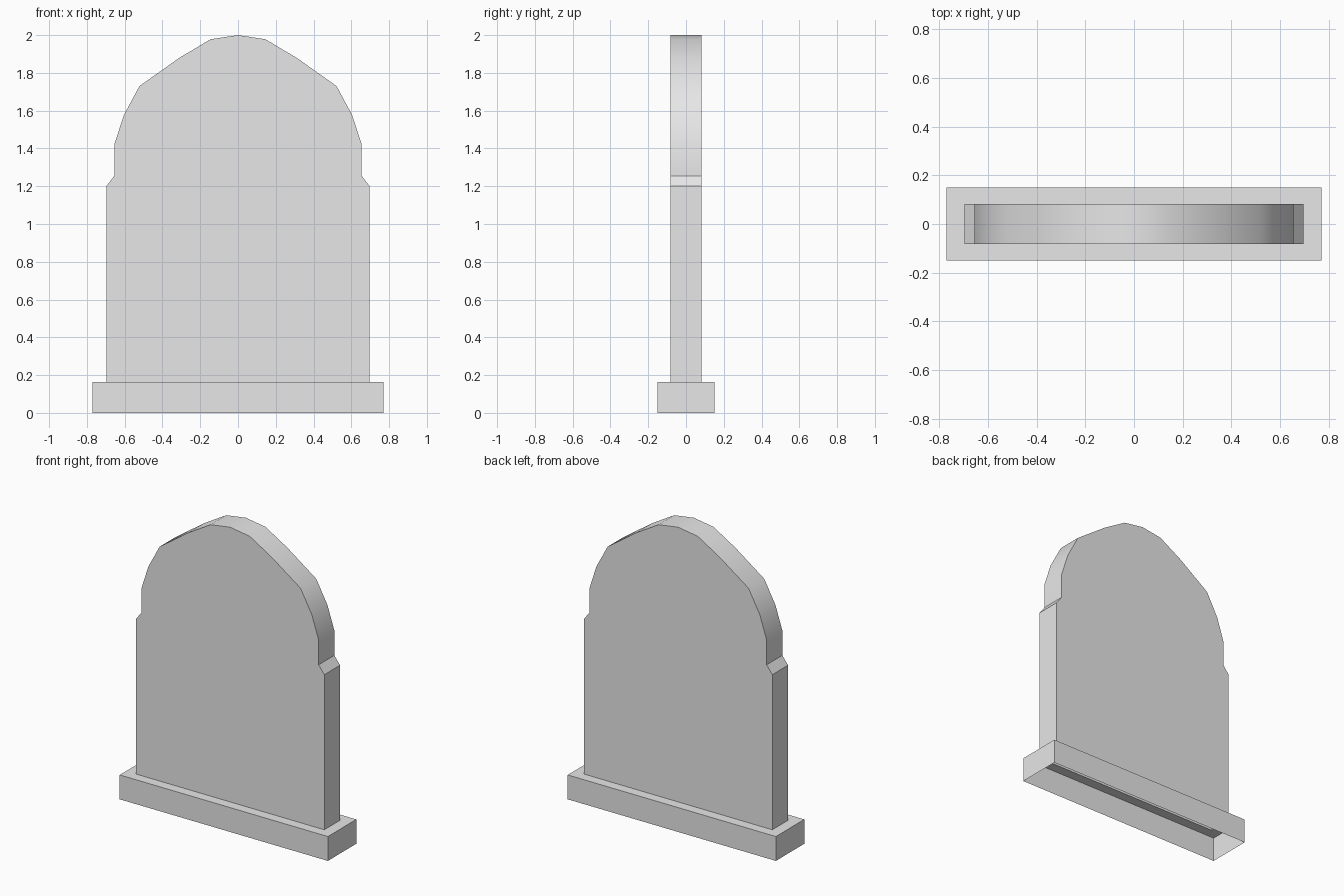
import bpy, bmesh, math

cube = bpy.data.objects.get("Cube")
if cube:
    bpy.data.objects.remove(cube, do_unlink=True)

stone = bpy.data.materials.new("grey stone")
stone.use_nodes = True
grey = (0.8, 0.8, 0.8, 1)
stone.diffuse_color = grey
stone.node_tree.nodes["Principled BSDF"].inputs["Base Color"].default_value = grey

PLINTH_X, PLINTH_Y, PLINTH_TOP = 0.77, 0.15, 0.163
SLAB_X, SLAB_Y = 0.697, 0.083


def finish(bm, name):
    mesh = bpy.data.meshes.new(name)
    bm.to_mesh(mesh)
    bm.free()
    mesh.materials.append(stone)
    obj = bpy.data.objects.new(name, mesh)
    bpy.context.collection.objects.link(obj)
    return obj


def ring(bm, x, y, z):
    corners = [(-x, -y), (x, -y), (x, y), (-x, y)]
    return [bm.verts.new((cx, cy, z)) for cx, cy in corners]


# Plinth: hollow underneath, with a ledge running around the slab
bm = bmesh.new()
rings = [ring(bm, PLINTH_X, PLINTH_Y, 0),
         ring(bm, PLINTH_X, PLINTH_Y, PLINTH_TOP),
         ring(bm, SLAB_X, SLAB_Y, PLINTH_TOP)]
for a, b in zip(rings, rings[1:]):
    for i in range(4):
        j = (i + 1) % 4
        bm.faces.new((a[i], a[j], b[j], b[i]))
finish(bm, "plinth")

# Slab: right half of the outline, mirrored, then given thickness
half = [(SLAB_X, PLINTH_TOP), (SLAB_X, 1.2), (0.655, 1.255), (0.655, 1.42),
        (0.605, 1.575), (0.522, 1.73), (0.31, 1.88), (0.145, 1.978)]
outline = half + [(0, 2)] + [(-x, z) for x, z in reversed(half)]
bm = bmesh.new()
front = [bm.verts.new((x, -SLAB_Y, z)) for x, z in outline]
back = [bm.verts.new((x, SLAB_Y, z)) for x, z in outline]
bm.faces.new(front)
bm.faces.new(back[::-1])
for i in range(len(outline) - 1):
    bm.faces.new((front[i + 1], front[i], back[i], back[i + 1]))
slab = finish(bm, "headstone_slab")

# Smooth arch with crisp shoulders and rims
bpy.ops.object.select_all(action="DESELECT")
slab.select_set(True)
bpy.context.view_layer.objects.active = slab
bpy.ops.object.shade_smooth_by_angle(angle=math.radians(30))
